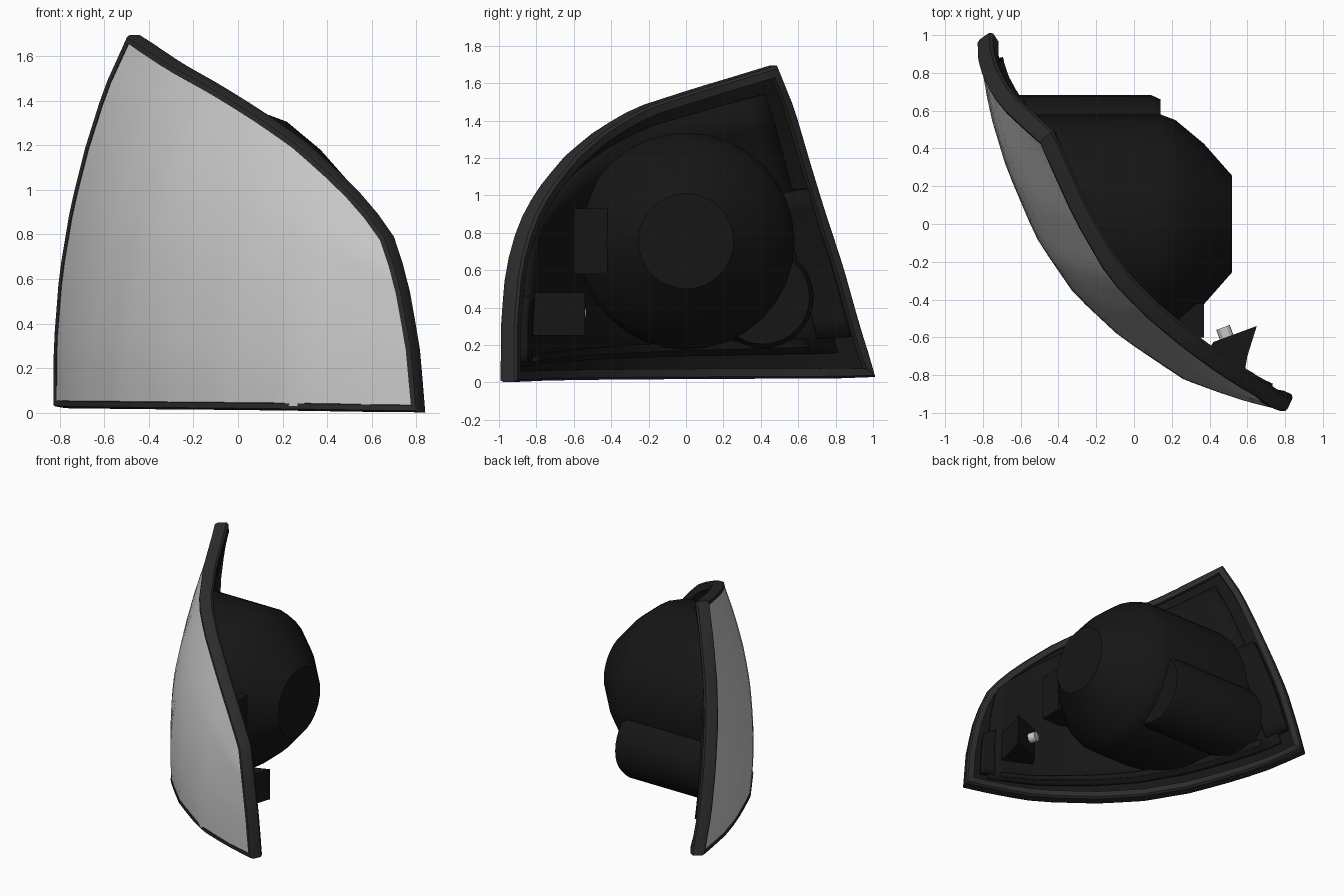
import bpy, bmesh, math
from mathutils import Vector as V
from mathutils.bvhtree import BVHTree

if "Cube" in bpy.data.objects:
    bpy.data.objects.remove(bpy.data.objects["Cube"])


def material(name, g):
    m = bpy.data.materials.new(name)
    m.diffuse_color = (g, g, g, 1)
    m.use_nodes = True
    m.node_tree.nodes["Principled BSDF"].inputs["Base Color"].default_value = m.diffuse_color
    return m


BLACK = material("black_plastic", 0.008)
RUBBER = material("dark_rubber", 0.025)


def make(name, verts, faces, mat=None, toward=None, angle=35):
    me = bpy.data.meshes.new(name)
    me.from_pydata([tuple(v) for v in verts], [], faces)
    ob = bpy.data.objects.new(name, me)
    bpy.context.collection.objects.link(ob)
    bm = bmesh.new()
    bm.from_mesh(me)
    bmesh.ops.recalc_face_normals(bm, faces=bm.faces)
    if toward is not None:
        if sum((f.normal.dot(toward) * f.calc_area() for f in bm.faces)) < 0:
            bmesh.ops.reverse_faces(bm, faces=bm.faces)
    bm.to_mesh(me)
    bm.free()
    if mat:
        me.materials.append(mat)
    bpy.ops.object.select_all(action='DESELECT')
    ob.select_set(True)
    bpy.context.view_layer.objects.active = ob
    bpy.ops.object.shade_smooth_by_angle(angle=math.radians(angle))
    return ob


# Four edge curves of the lens
BOTTOM = [V(p) for p in [(-.815, .95, .045), (-.77, .66, .04), (-.69, .38, .04), (-.54, 0, .038),
          (-.34, -.32, .036), (-.1, -.56, .034), (.25, -.81, .03), (.55, -.92, .025), (.79, -.98, .022)]]
LEFT = [V(p) for p in [(-.815, .95, .045), (-.815, .87, .3), (-.79, .78, .62), (-.74, .68, .92),
        (-.675, .6, 1.18), (-.59, .52, 1.45), (-.49, .43, 1.67)]]
TOP = [V(p) for p in [(-.49, .43, 1.67), (-.31, .03, 1.55), (-.13, -.28, 1.45), (.05, -.47, 1.34),
       (.24, -.63, 1.21), (.4, -.75, 1.07), (.55, -.85, .92), (.65, -.905, .78)]]
RIGHT = [V(p) for p in [(.79, -.98, .022), (.765, -.98, .3), (.71, -.955, .6), (.65, -.905, .78)]]
OUT = V((-.77, -.63, 0))


def sample(c, t):
    d = [0]
    for a, b in zip(c, c[1:]):
        d.append(d[-1] + (b - a).length)
    s = t * d[-1]
    for i in range(len(c) - 1):
        if s <= d[i + 1] + 1e-6:
            return c[i].lerp(c[i + 1], (s - d[i]) / (d[i + 1] - d[i]))
    return c[-1].copy()


def inward(p):
    t = min(1, max(0, (p.x + .82) / 1.64))
    return V((.8, .55, 0)).lerp(V((.4, .92, 0)), t).normalized()


def patch(u, v, bulge=0, depth=0):
    b0, b1, l, r = sample(BOTTOM, u), sample(TOP, u), sample(LEFT, v), sample(RIGHT, v)
    corners = (BOTTOM[0].lerp(BOTTOM[-1], u)).lerp(TOP[0].lerp(TOP[-1], u), v)
    p = b0.lerp(b1, v) + l.lerp(r, u) - corners
    p += OUT * bulge * 16 * u * (1 - u) * v * (1 - v)
    return p + inward(p) * depth


def grid(u0, u1, v0, v1, nu, nv, **kw):
    vs = [patch(u0 + (u1 - u0) * i / nu, v0 + (v1 - v0) * j / nv, **kw)
          for j in range(nv + 1) for i in range(nu + 1)]
    w = nu + 1
    fs = [(j * w + i, j * w + i + 1, (j + 1) * w + i + 1, (j + 1) * w + i)
          for j in range(nv) for i in range(nu)]
    return vs, fs


# Clear front lens and rear plate
vs, fs = grid(0, 1, 0, 1, 24, 16, bulge=.05)
make("front_lens", vs, fs, None, OUT)
vs, fs = grid(0, 1, 0, 1, 24, 12, depth=.07)
plate = make("rear_plate", vs, fs, BLACK, -OUT)
bvh = BVHTree.FromPolygons(vs, fs)


# Raised steps on the rear plate
def step(name, u0, u1, v0, v1, depth):
    v, f = grid(u0, u1, v0, v1, 16, 8, depth=depth)
    ob = make(name, v, f, BLACK, -OUT)
    m = ob.modifiers.new("thickness", 'SOLIDIFY')
    m.thickness = depth - .07 + .01
    m.offset = -1


step("raised_panel", .06, .94, .07, .93, .1)
step("lower_rib", .12, .9, .09, .12, .12)

# Rim swept round the lens edge
loop = []
for c in (BOTTOM, RIGHT, TOP[::-1], LEFT[::-1]):
    n = 6 if c is RIGHT else 16
    loop += [sample(c, i / n) for i in range(n)]
section = [(-.012, -.008), (.012, -.006), (.02, .012), (.02, .075), (.008, .09), (-.035, .09), (-.035, .06)]
vs, fs, n, k = [], [], len(loop), len(section)
for i, p in enumerate(loop):
    a = (p - loop[i - 1]).normalized()
    b = (loop[(i + 1) % n] - p).normalized()
    d = inward(p)
    side = (a + b).normalized().cross(-d).normalized()
    side /= max(.7, a.dot((a + b).normalized()))
    for o, q in section:
        vs.append(p + side * o + d * q)
for i in range(n):
    for j in range(k):
        i2, j2 = (i + 1) % n, (j + 1) % k
        fs.append((i * k + j, i * k + j2, i2 * k + j2, i2 * k + j))
make("rim_seal", vs, fs, RUBBER)


# Lamp bowls along x whose open ends meet the rear plate
def bowl(name, cy, cz, profile, sides=32):
    vs, fs = [], []
    for row, (x, r) in enumerate([(None, profile[0][1])] + profile):
        for i in range(sides):
            a = 2 * math.pi * i / sides
            y, z = cy + r * math.cos(a), cz + r * math.sin(a)
            px = x
            if x is None:
                hit = bvh.ray_cast(V((1.5, y, z)), V((-1, 0, 0)))[0]
                px = hit.x - .01 if hit else -.4
            vs.append((px, y, z))
    rows = len(profile) + 1
    for j in range(rows - 1):
        for i in range(sides):
            i2 = (i + 1) % sides
            fs.append((j * sides + i, j * sides + i2, (j + 1) * sides + i2, (j + 1) * sides + i))
    fs.append(tuple((rows - 1) * sides + i for i in range(sides)))
    make(name, vs, fs, BLACK)


bowl("main_bowl", 0, .755, [(.14, .58), (.22, .55), (.37, .425), (.52, .255)])
bowl("small_bowl", .41, .455, [(.09, .273), (.14, .25)])


# Prism from an xy outline
def prism(name, outline, z0, z1, mat):
    m = len(outline)
    vs = [(x, y, z) for z in (z0, z1) for x, y in outline]
    fs = [tuple(range(m)), tuple(range(m, 2 * m))]
    fs += [(i, (i + 1) % m, m + (i + 1) % m, m + i) for i in range(m)]
    make(name, vs, fs, mat)


# Side block beside the main bowl, bracket and adjuster
prism("bowl_side_block", [(.05, -.6), (.37, -.6), (.37, -.42), (.05, -.42)], .58, .93, BLACK)
prism("adjuster_bracket", [(.36, -.72), (.42, -.625), (.65, -.54), (.6, -.7), (.58, -.82)], .25, .48, BLACK)
bpy.ops.mesh.primitive_cylinder_add(vertices=12, radius=.038, depth=.08, location=(.485, -.585, .37))
bolt = bpy.context.object
bolt.name = "adjuster_bolt"
bolt.rotation_euler = V((-.35, .94, 0)).to_track_quat('Z', 'Y').to_euler()

# Small end tabs on the plate
step("outer_tab", .03, .1, .12, .6, .13)
step("inner_tab", .92, .96, .1, .5, .12)
